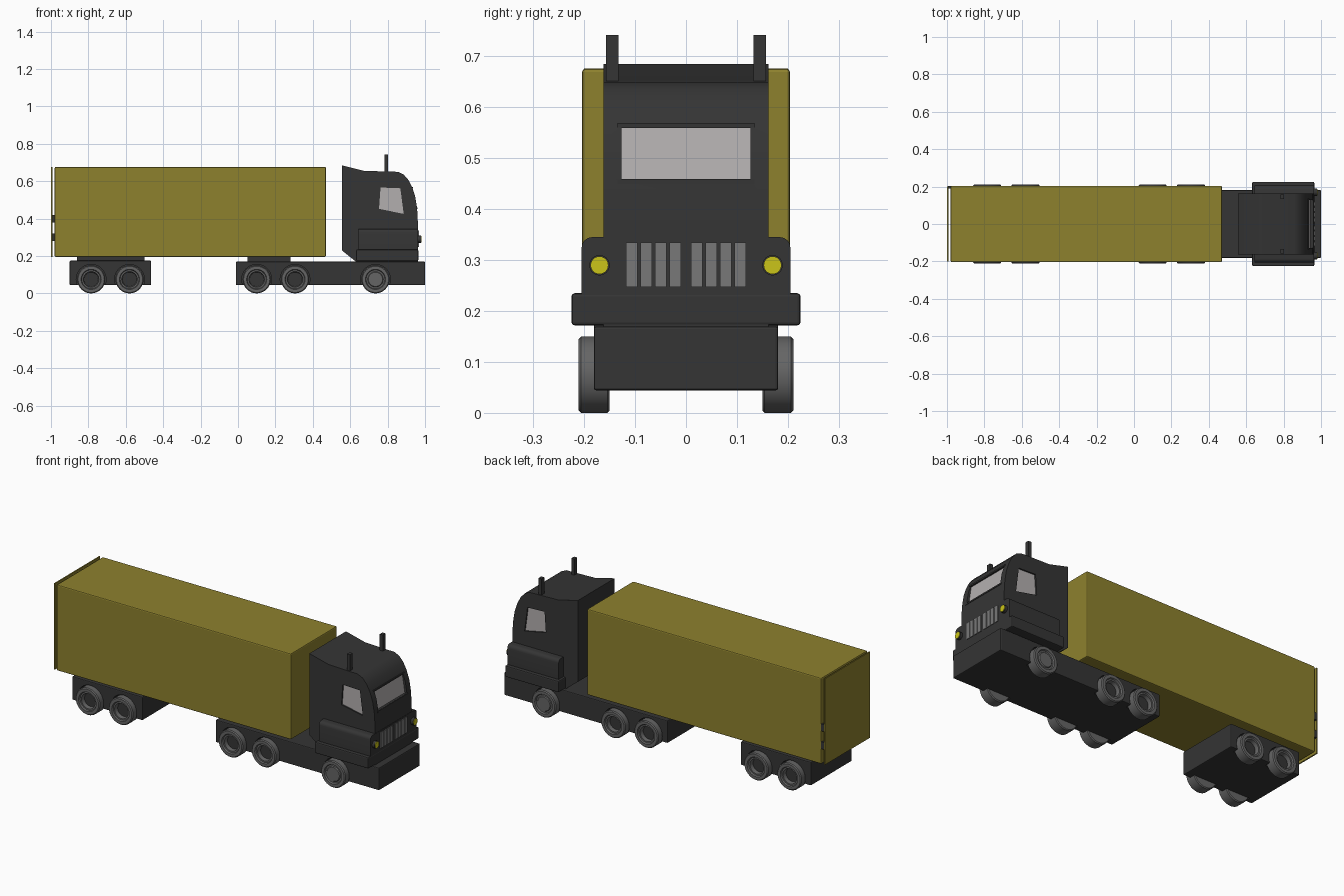
import bpy, bmesh, math
from mathutils import Matrix

if "Cube" in bpy.data.objects:
    bpy.data.objects.remove(bpy.data.objects["Cube"])


def material(name, r, g, b):
    m = bpy.data.materials.new(name)
    m.use_nodes = True
    m.diffuse_color = (r, g, b, 1)
    m.node_tree.nodes["Principled BSDF"].inputs["Base Color"].default_value = (r, g, b, 1)
    return m


OLIVE = material("olive yellow", 0.27, 0.22, 0.027)
DARK = material("dark grey", 0.035, 0.035, 0.035)
GLASS = material("pale glass", 0.45, 0.43, 0.43)
STEEL = material("mid grey", 0.19, 0.19, 0.19)
RUBBER = material("wheel grey", 0.13, 0.13, 0.13)
LAMP = material("lamp yellow", 0.6, 0.56, 0.01)


def finish(name, bm, mat, bevel=0, smooth=False):
    bmesh.ops.recalc_face_normals(bm, faces=bm.faces)
    me = bpy.data.meshes.new(name)
    bm.to_mesh(me)
    bm.free()
    me.materials.append(mat)
    ob = bpy.data.objects.new(name, me)
    bpy.context.collection.objects.link(ob)
    if bevel:
        mod = ob.modifiers.new("bevel", "BEVEL")
        mod.width, mod.segments = bevel, 2
    if smooth:
        bpy.ops.object.select_all(action="DESELECT")
        ob.select_set(True)
        bpy.context.view_layer.objects.active = ob
        bpy.ops.object.shade_smooth_by_angle(angle=math.radians(35))
    return ob


def prism(name, points, low, high, mat, axis="y", bevel=0, smooth=False):
    """Extrude an (x, z) profile along y, or a (y, z) profile along x."""
    bm = bmesh.new()
    rings = []
    for d in (low, high):
        rings.append([bm.verts.new((a, d, z) if axis == "y" else (d, a, z)) for a, z in points])
    for ring in rings:
        bm.faces.new(ring)
    n = len(points)
    for i in range(n):
        j = (i + 1) % n
        bm.faces.new((rings[0][i], rings[0][j], rings[1][j], rings[1][i]))
    return finish(name, bm, mat, bevel, smooth)


def box(name, x, y, z, mat, bevel=0):
    pts = [(x[0], z[0]), (x[1], z[0]), (x[1], z[1]), (x[0], z[1])]
    return prism(name, pts, y[0], y[1], mat, bevel=bevel)


def cylinder(name, centre, radius, depth, axis, mat, sides=24):
    bm = bmesh.new()
    rot = Matrix.Rotation(math.pi / 2, 4, "X" if axis == "y" else "Y")
    bmesh.ops.create_cone(bm, cap_ends=True, segments=sides, radius1=radius, radius2=radius,
                          depth=depth, matrix=Matrix.Translation(centre) @ rot)
    return finish(name, bm, mat, smooth=True)


def cut(target, cutter):
    cutter.hide_render = True
    cutter.hide_viewport = True
    mod = target.modifiers.new("cut", "BOOLEAN")
    mod.object, mod.operation, mod.solver = cutter, "DIFFERENCE", "EXACT"


def wheel(name, x, side, profile):
    """Turn a (radius, distance from centre plane) profile about the axle."""
    bm = bmesh.new()
    sides, rings = 32, []
    for r, y in profile:
        rings.append([bm.verts.new((x + r * math.cos(k * math.tau / sides), side * y,
                                    0.075 + r * math.sin(k * math.tau / sides)))
                      for k in range(sides)])
    for a, b in zip(rings, rings[1:]):
        for k in range(sides):
            j = (k + 1) % sides
            bm.faces.new((a[k], a[j], b[j], b[k]))
    bm.faces.new(rings[0])
    bm.faces.new(rings[-1])
    return finish(name, bm, RUBBER, smooth=True)


# Trailer box and its rear door
box("trailer_box", (-0.98, 0.47), (-0.204, 0.204), (0.195, 0.676), OLIVE, 0.006)
box("rear_door", (-1.0, -0.993), (-0.2, 0.2), (0.195, 0.676), OLIVE)
for z in (0.28, 0.38):
    box("door_hinge", (-0.995, -0.978), (0.19, 0.202), (z, z + 0.04), DARK)

# Chassis, trailer bogie and their mounting plates
chassis = box("tractor_chassis", (-0.012, 1.0), (-0.181, 0.181), (0.044, 0.17), DARK, 0.005)
bogie = box("trailer_bogie", (-0.9, -0.465), (-0.181, 0.181), (0.044, 0.175), DARK, 0.005)
box("coupling_plate", (0.05, 0.28), (-0.12, 0.12), (0.165, 0.197), DARK)
box("bogie_plate", (-0.86, -0.5), (-0.15, 0.15), (0.17, 0.197), DARK)

# Wheels in shallow wells: hollow rims at the rear, a raised hub at the front
TYRE = [(0.07, 0.15), (0.075, 0.154), (0.075, 0.206), (0.07, 0.211), (0.054, 0.211), (0.05, 0.203)]
for x in (-0.785, -0.58, 0.1, 0.305, 0.735):
    front = x > 0.5
    for side, label in ((1, "left"), (-1, "right")):
        well = cylinder("wheel_well_cutter", (x, side * 0.17, 0.075), 0.08, 0.045, "y", DARK)
        cut(chassis if x > 0 else bogie, well)
        rim = [(0.042, 0.203), (0.038, 0.208)] if front else [(0.042, 0.203), (0.038, 0.18)]
        wheel(label + "_wheel", x, side, TYRE + rim)
        if not front:
            cylinder(label + "_hub", (x, side * 0.18, 0.075), 0.037, 0.006, "y", DARK)

# Cab shell with a curved front
cab = prism("cab", [(0.555, 0.685), (0.675, 0.655), (0.855, 0.65), (0.885, 0.636), (0.91, 0.608),
                    (0.93, 0.57), (0.947, 0.52), (0.957, 0.46), (0.961, 0.4), (0.962, 0.17),
                    (0.63, 0.17), (0.555, 0.23)], -0.162, 0.162, DARK, smooth=True)

# Windscreen set into the cab front
shield = box("windscreen_cutter", (0.925, 1.0), (-0.127, 0.127), (0.459, 0.56), DARK)
cut(cab, shield)
prism("windscreen", [(0.92, 0.459), (0.944, 0.459), (0.928, 0.56), (0.92, 0.56)],
      -0.127, 0.127, GLASS)
for z, x in ((0.45, 0.96), (0.561, 0.936)):
    box("windscreen_trim", (x - 0.02, x), (-0.135, 0.135), (z, z + 0.008), DARK)

# Side windows, exhaust stacks and headlights, mirrored
PANE = [(0.762, 0.566), (0.868, 0.562), (0.886, 0.425), (0.754, 0.452)]
for side, label in ((1, "left"), (-1, "right")):
    cut(cab, prism("side_window_cutter", PANE, side * 0.152, side * 0.2, DARK))
    prism(label + "_side_window", PANE, side * 0.148, side * 0.154, GLASS)
    box(label + "_exhaust_stack", (0.784, 0.803), (side * 0.145 - 0.012, side * 0.145 + 0.012),
        (0.64, 0.742), DARK)
    cylinder(label + "_headlight_housing", (0.968, side * 0.17, 0.29), 0.02, 0.02, "x", DARK)
    cylinder(label + "_headlight", (0.97, side * 0.17, 0.29), 0.0175, 0.022, "x", LAMP)

# Lower cab body with rounded shoulders, and the bumper skirt
arc = [(0.185 + 0.02 * math.cos(k * math.pi / 8), 0.325 + 0.02 * math.sin(k * math.pi / 8))
       for k in range(5)]
shoulder = [(0.205, 0.23)] + arc
prism("lower_cab_body", shoulder + [(-y, z) for y, z in reversed(shoulder)],
      0.645, 0.963, DARK, axis="x", smooth=True)
box("bumper_skirt", (0.632, 0.964), (-0.225, 0.225), (0.172, 0.235), DARK, 0.006)

# Grille slats in two groups of four
for side in (1, -1):
    for k in range(4):
        y = side * (0.021 + k * 0.0285)
        box("grille_slat", (0.96, 0.967), (y - 0.0115, y + 0.0115), (0.247, 0.335), STEEL)
